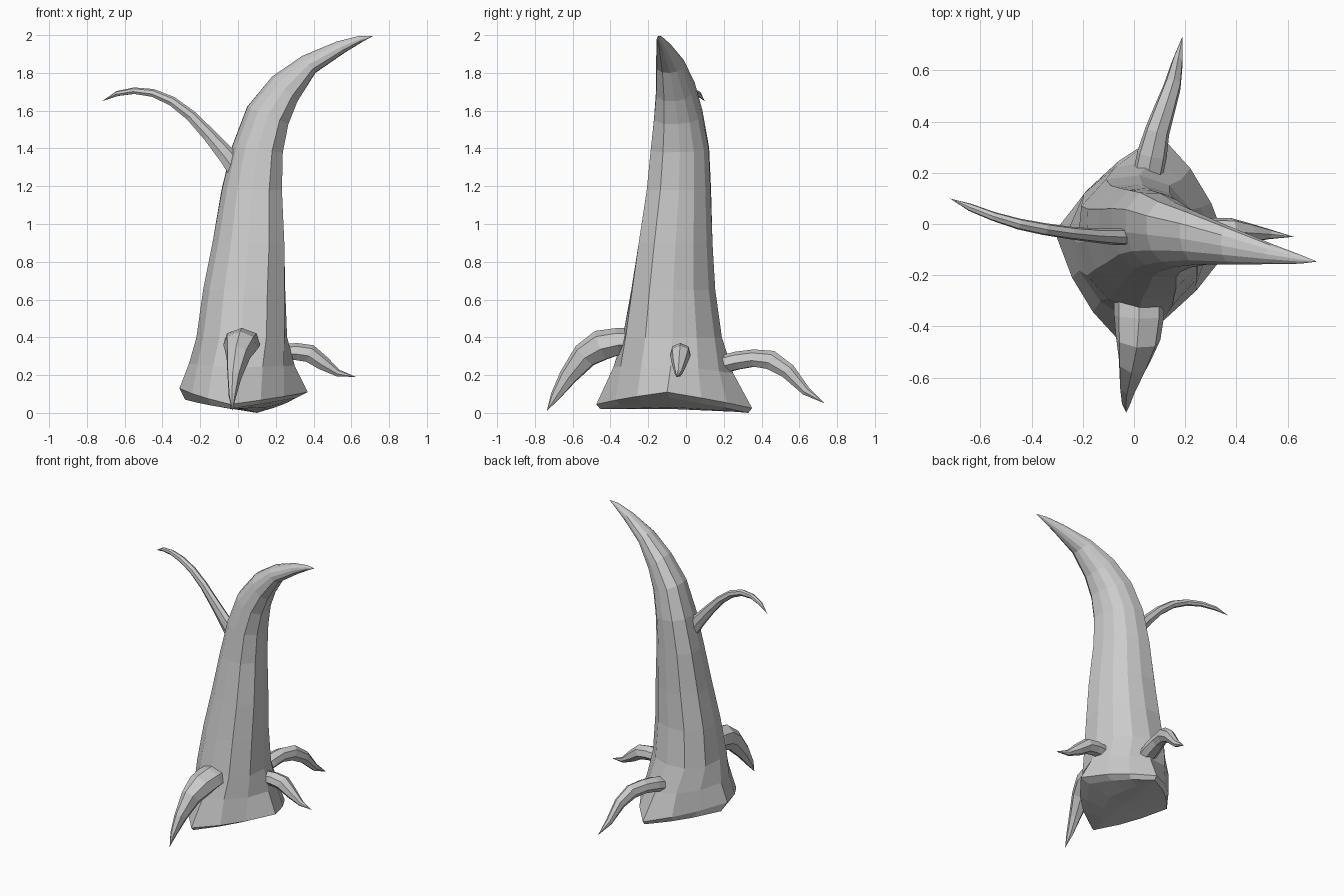
import bpy, bmesh
from math import sin, cos, pi
from mathutils import Vector

if "Cube" in bpy.data.objects:
    bpy.data.objects.remove(bpy.data.objects["Cube"])


def loft(name, rings, tip=None, base=None):
    """Skin a list of vertex rings, closing the ends with a cap or a point."""
    bm = bmesh.new()
    rows = [[bm.verts.new(p) for p in ring] for ring in rings]
    n = len(rows[0])
    for a, b in zip(rows, rows[1:]):
        for i in range(n):
            j = (i + 1) % n
            bm.faces.new((a[i], a[j], b[j], b[i]))
    for row, point in ((rows[0], base), (rows[-1], tip)):
        if point is None:
            bm.faces.new(row)
        else:
            v = bm.verts.new(point)
            for i in range(n):
                bm.faces.new((row[i], row[(i + 1) % n], v))
    bmesh.ops.recalc_face_normals(bm, faces=bm.faces)
    mesh = bpy.data.meshes.new(name)
    bm.to_mesh(mesh)
    bm.free()
    obj = bpy.data.objects.new(name, mesh)
    bpy.context.collection.objects.link(obj)
    return obj


def ring4(left, right, front, back, diamond=0.0, skew=0.0, sides=12):
    """Ring through four points; diamond=1 straightens the quadrants,
    skew swells the front-right and back-left quadrants."""
    l, r, f, b = map(Vector, (left, right, front, back))
    c = (l + r + f + b) / 4
    pts = []
    for i in range(sides):
        u, v = cos(2 * pi * i / sides), sin(2 * pi * i / sides)
        k = 1 - diamond + diamond / (abs(u) + abs(v))
        k *= 1 + abs(2 * u * v) * (skew if u * v < 0 else -.2 * skew)
        side = (r if u > 0 else l) - c
        end = (b if v > 0 else f) - c
        pts.append(c + k * (abs(u) * side + abs(v) * end))
    return pts


def bent_ring(lx, lz, rx, rz, y0, y1, skew):
    """Elliptical trunk section from its left and right outline points."""
    mx, mz, my = (lx + rx) / 2, (lz + rz) / 2, (y0 + y1) / 2
    return ring4((lx, my, lz), (rx, my, rz), (mx, y0, mz), (mx, y1, mz),
                 skew=skew)


def tentacle(name, path, sides=7):
    """Tapered tube; path rows are x, y, z, half width, half thickness."""
    pts = [Vector(p[:3]) for p in path]
    rings = []
    for i, p in enumerate(path[:-1]):
        d = (pts[i + 1] - pts[max(i - 1, 0)]).normalized()
        across = d.cross(Vector((0, 0, 1))).normalized()
        up = across.cross(d)
        rings.append([pts[i] + across * p[3] * cos(2 * pi * k / sides + pi / 2)
                      + up * p[4] * sin(2 * pi * k / sides + pi / 2)
                      for k in range(sides)])
    return loft(name, rings, tip=pts[-1])


# Curved trunk with flared four-cornered foot and a keel-like underside
foot = [
    ring4((-.1, -.05, .035), (.15, -.07, .03), (-.03, -.38, .02), (.09, .28, .005), .7),
    ring4((-.28, 0, .07), (.31, -.09, .08), (-.04, -.455, .022), (.1, .33, .0), .72),
    ring4((-.31, -.03, .13), (.37, -.1, .11), (-.04, -.475, .045), (.1, .35, .025), .65),
    ring4((-.26, -.03, .26), (.30, -.08, .25), (-.01, -.385, .24), (.07, .25, .21), .3, .08),
]
sections = [
    (-.22, .40, .26, .40, -.335, .19, .1),
    (-.185, .65, .25, .65, -.29, .155, .15),
    (-.135, .90, .245, .90, -.25, .14, .18),
    (-.085, 1.18, .23, 1.18, -.205, .13, .2),
    (-.03, 1.41, .235, 1.38, -.185, .12, .2),
    (.05, 1.62, .265, 1.53, -.168, .085, .2),
    (.18, 1.78, .315, 1.65, -.158, .045, .18),
    (.34, 1.89, .41, 1.80, -.158, -.01, .12),
    (.52, 1.965, .57, 1.91, -.157, -.08, .1),
    (.64, 1.995, .66, 1.965, -.155, -.12, 0),
]
loft("trunk", foot + [bent_ring(*s) for s in sections],
     tip=(.715, -.147, 1.995), base=(.03, -.06, .02))

# Side tentacles
tentacle("front_tentacle", [
    (.02, -.26, .378, .10, .07), (.02, -.36, .375, .10, .075),
    (.015, -.45, .355, .09, .085), (0, -.535, .302, .065, .072),
    (-.02, -.625, .19, .038, .05), (-.03, -.69, .09, .02, .028),
    (-.03, -.737, .01)])
tentacle("right_tentacle", [
    (.22, -.03, .318, .05, .043), (.31, -.03, .322, .055, .048),
    (.38, -.03, .312, .055, .05), (.45, -.035, .262, .04, .04),
    (.53, -.04, .21, .02, .02), (.625, -.05, .19)])
tentacle("back_tentacle", [
    (.05, .17, .25, .06, .05), (.07, .27, .275, .06, .05),
    (.09, .36, .288, .05, .048), (.12, .45, .278, .043, .053),
    (.15, .54, .22, .035, .043), (.17, .635, .115, .022, .025),
    (.19, .735, .05)])
tentacle("upper_left_tentacle", [
    (.01, -.05, 1.27, .035, .058), (-.07, -.05, 1.373, .033, .047),
    (-.155, -.045, 1.472, .028, .037), (-.25, -.035, 1.573, .025, .03),
    (-.35, -.02, 1.65, .024, .026), (-.45, 0, 1.693, .022, .022),
    (-.55, .03, 1.705, .018, .018), (-.64, .065, 1.69, .015, .014),
    (-.72, .1, 1.65)])
